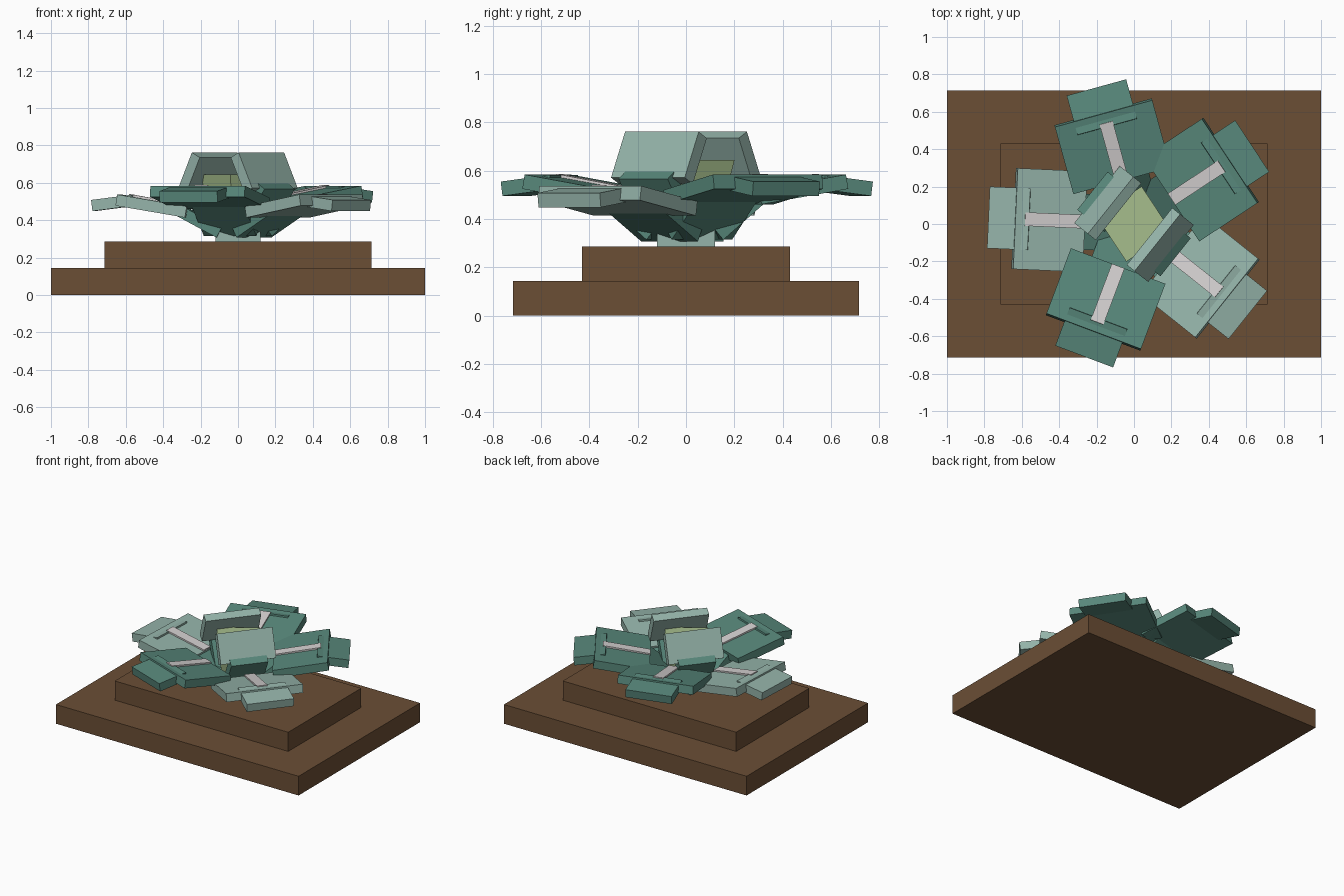
import bpy, bmesh, math
from mathutils import Matrix, Vector

cube = bpy.data.objects.get("Cube")
if cube:
    bpy.data.objects.remove(cube, do_unlink=True)


def material(name, *rgb):
    """Flat colour from 0-255 screen values, stored linear."""
    col = [((c / 255 + 0.055) / 1.055) ** 2.4 for c in rgb] + [1]
    m = bpy.data.materials.new(name)
    m.use_nodes = True
    m.diffuse_color = col
    m.node_tree.nodes["Principled BSDF"].inputs["Base Color"].default_value = col
    return m


brown = material("brown wood", 107, 78, 53)
dark = material("dark teal", 88, 136, 123)
light = material("light teal", 149, 180, 170)
pale = material("pale grey", 212, 208, 208)
lime = material("yellow green", 166, 190, 140)


def finish(name, bm, mat):
    bmesh.ops.recalc_face_normals(bm, faces=bm.faces)
    mesh = bpy.data.meshes.new(name)
    bm.to_mesh(mesh)
    bm.free()
    mesh.materials.append(mat)
    ob = bpy.data.objects.new(name, mesh)
    bpy.context.collection.objects.link(ob)
    return ob


def block(name, w, d, z0, z1, mat, bottom=1, turn=0):
    """Upright block; bottom scales the lower end."""
    bm = bmesh.new()
    bmesh.ops.create_cube(bm, size=1)
    for v in bm.verts:
        k = bottom if v.co.z < 0 else 1
        v.co = Vector((v.co.x * w * k, v.co.y * d * k, z0 if v.co.z < 0 else z1))
    bm.transform(Matrix.Rotation(math.radians(turn), 4, "Z"))
    return finish(name, bm, mat)


def plank(name, angle, start, end, width, thick, mat):
    """Slab along a radius-height line, its thickness on the outer/lower side."""
    a, b = Vector(start), Vector(end)
    axis = (b - a).normalized()
    out = Vector((axis.y, -axis.x)) * thick
    bm = bmesh.new()
    bmesh.ops.create_cube(bm, size=1)
    for v in bm.verts:
        p = (b if v.co.x > 0 else a) + (out if v.co.z < 0 else out * 0)
        v.co = Vector((p.x, v.co.y * width, p.y))
    bm.transform(Matrix.Rotation(math.radians(angle), 4, "Z"))
    return finish(name, bm, mat)


# Stepped base, stem and flower centre
block("base_lower", 2, 1.43, 0, 0.143, brown)
block("base_upper", 1.43, 0.86, 0.143, 0.286, brown)
block("stem", 0.24, 0.24, 0.286, 0.36, light)
TURN = 33.4
block("flower_centre", 0.29, 0.29, 0.32, 0.645, lime, bottom=0.6, turn=TURN)

# Five outer petals: root, blade, tip and a pale rib
for i in range(5):
    ang = TURN + 72 * i
    low = i in (2, 4)
    mat = light if low else dark
    dr, dz = (0.022, -0.047) if low else (0, 0)

    def at(r, z):
        return (r + dr, z + dz)

    plank(f"petal_root_{i}", ang, (0.08, 0.36), at(0.27, 0.522), 0.3, 0.06, dark)
    plank(f"petal_blade_{i}", ang, at(0.24, 0.52), at(0.612, 0.584), 0.54, 0.06, mat)
    plank(f"petal_tip_{i}", ang, at(0.54, 0.583), at(0.757, 0.555), 0.33, 0.06, mat)
    plank(f"petal_rib_{i}", ang, at(0.24, 0.53), at(0.56, 0.587), 0.073, 0.02, pale)

# Two upright inner petals that fold back over the centre
for i in range(2):
    ang = TURN + 108 + 180 * i
    plank(f"inner_root_{i}", ang, (0.07, 0.36), (0.235, 0.6), 0.26, 0.06, dark)
    plank(f"inner_petal_{i}", ang, (0.199, 0.545), (0.106, 0.735), 0.39, 0.06, light)
